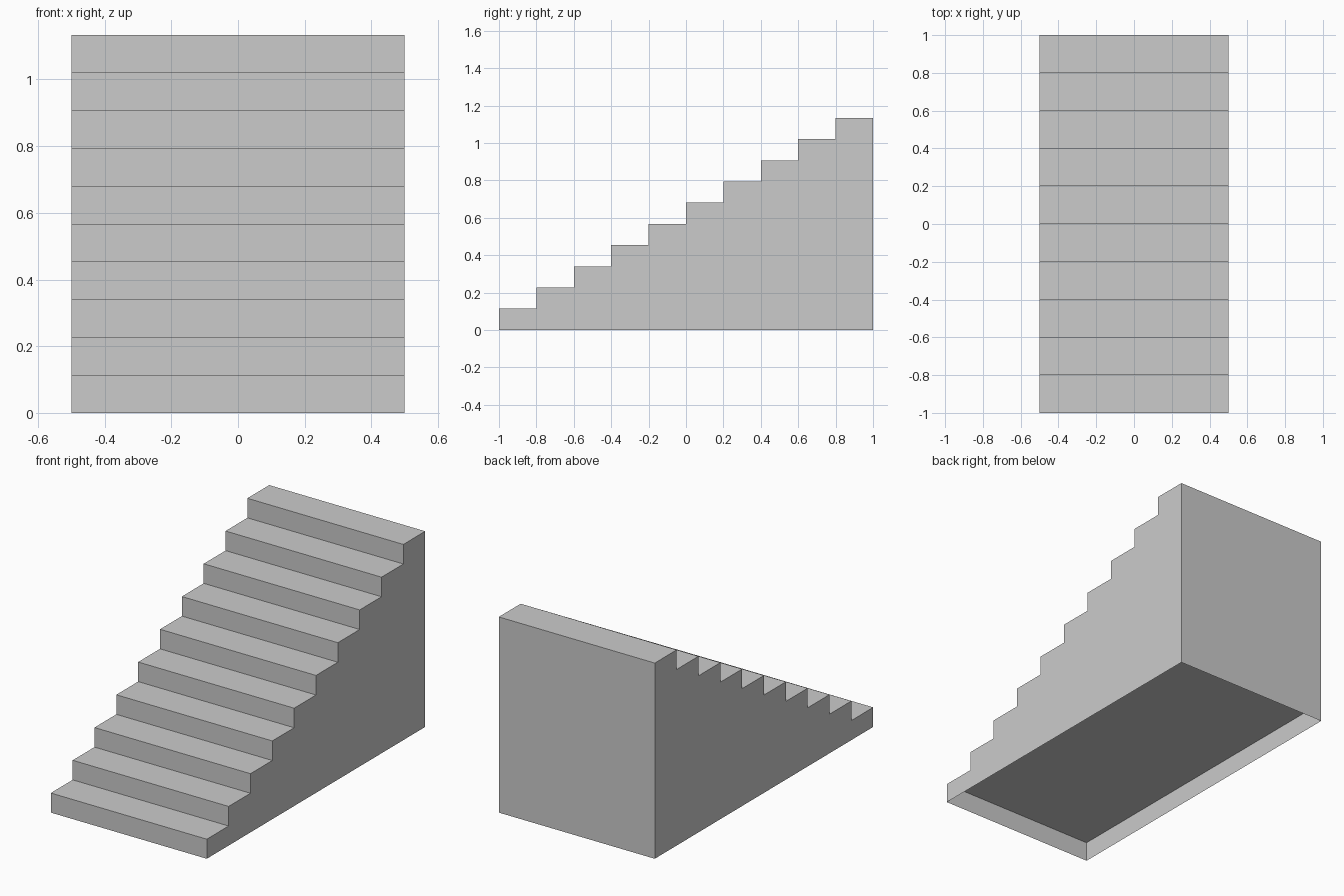
import bpy, bmesh

if "Cube" in bpy.data.objects:
    bpy.data.objects.remove(bpy.data.objects["Cube"])

STEPS, WIDTH, LENGTH, HEIGHT = 10, 1.0, 2.0, 1.134
RUN, RISE = LENGTH / STEPS, HEIGHT / STEPS
WALL, RECESS = 0.004, RISE - 0.003

# Stepped side profile (y, z), climbing from front to back
profile = [(-LENGTH / 2, 0)]
for i in range(STEPS):
    y, z = -LENGTH / 2 + i * RUN, (i + 1) * RISE
    profile += [(y, z), (y + RUN, z)]
profile.append((LENGTH / 2, 0))

# Sweep the profile across the width
bm = bmesh.new()
side = bm.faces.new([bm.verts.new((-WIDTH / 2, y, z)) for y, z in profile])
swept = bmesh.ops.extrude_face_region(bm, geom=[side], use_keep_orig=True)
moved = [g for g in swept["geom"] if isinstance(g, bmesh.types.BMVert)]
bmesh.ops.translate(bm, verts=moved, vec=(WIDTH, 0, 0))
bmesh.ops.recalc_face_normals(bm, faces=bm.faces)

# Shallow hollow under the flight, leaving a thin skirt all round
bottom = next(f for f in bm.faces if all(abs(v.co.z) < 1e-5 for v in f.verts))
bmesh.ops.inset_region(bm, faces=[bottom], thickness=WALL, use_even_offset=True)
bmesh.ops.translate(bm, verts=bottom.verts[:], vec=(0, 0, RECESS))

mesh = bpy.data.meshes.new("staircase")
bm.to_mesh(mesh)
bm.free()
bpy.context.collection.objects.link(bpy.data.objects.new("staircase", mesh))
